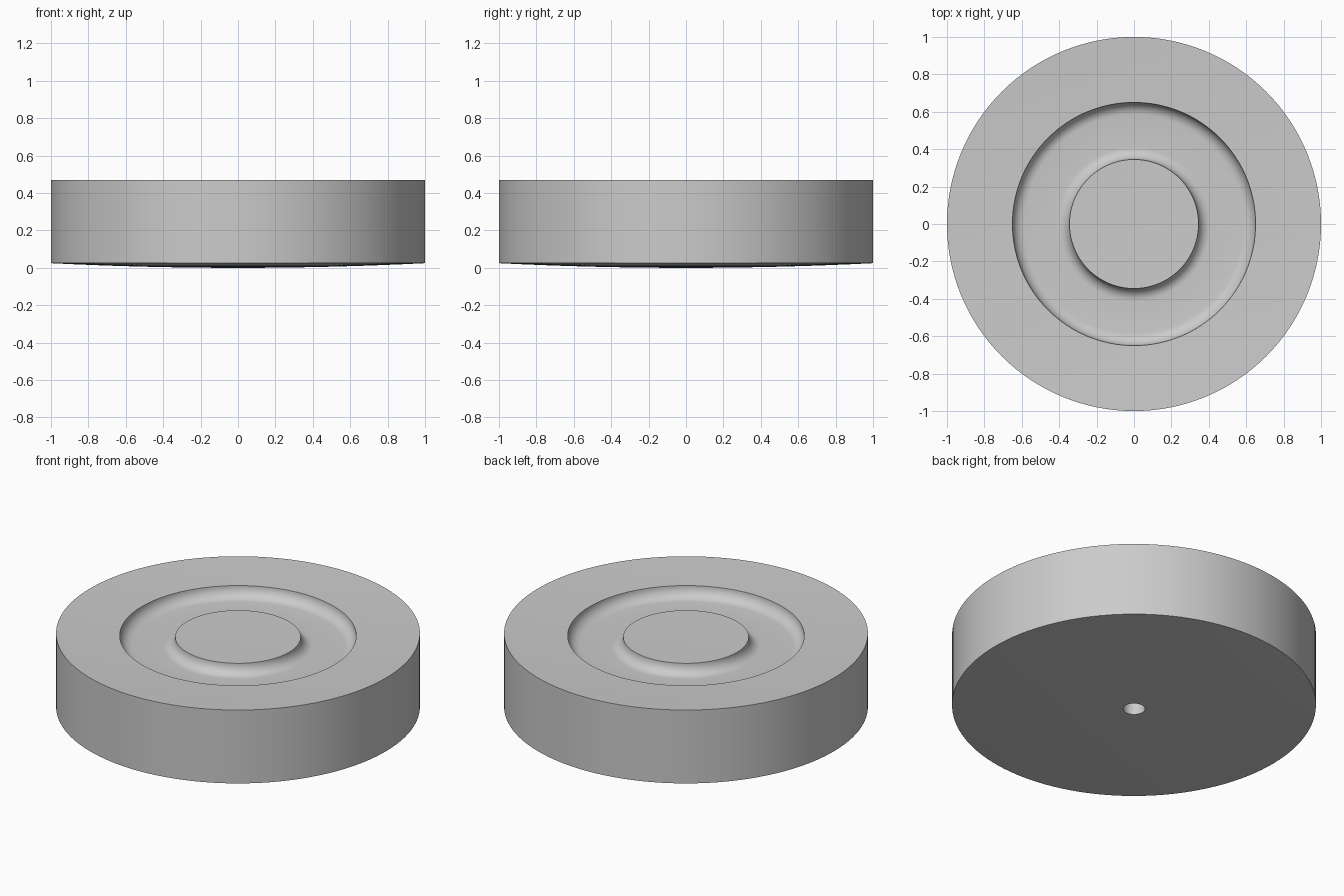
import bpy, bmesh, math
from mathutils import Vector

cube = bpy.data.objects.get("Cube")
if cube:
    bpy.data.objects.remove(cube, do_unlink=True)

SEGMENTS = 128
RADIUS, RIM_Z, SAG = 1.0, 0.47, 0.025
HUB_R, GROOVE_R, FILLET = 0.345, 0.65, 0.065
HOLE_R, HOLE_DEPTH = 0.06, 0.2


def dish(r):
    """Shallow curve shared by the dished top and the domed base."""
    return SAG * r * r


def top(r):
    return RIM_Z - SAG + dish(r)


def span(a, b, n):
    return [a + (b - a) * i / n for i in range(n + 1)]


profile = []
# blind hole and domed base
profile += [(0, HOLE_DEPTH), (HOLE_R, HOLE_DEPTH)]
profile += [(r, dish(r)) for r in span(HOLE_R, RADIUS, 8)]
# outer wall and dished rim
profile += [(r, top(r)) for r in span(RADIUS, GROOVE_R, 5)]
# outer fillet, groove floor, inner fillet
angles = span(0, math.pi / 2, 9)
for a in angles[1:]:
    r = GROOVE_R - FILLET * (1 - math.cos(a))
    profile.append((r, top(r) - FILLET * math.sin(a)))
for a in reversed(angles):
    r = HUB_R + FILLET * (1 - math.cos(a))
    profile.append((r, top(r) - FILLET * math.sin(a)))
# centre pad
profile += [(r, top(r)) for r in span(HUB_R, 0, 4)[1:]]

# revolve the profile
bm = bmesh.new()
verts = [bm.verts.new((r, 0, z)) for r, z in profile]
edges = [bm.edges.new(pair) for pair in zip(verts, verts[1:])]
bmesh.ops.spin(bm, geom=verts + edges, cent=Vector(), axis=Vector((0, 0, 1)),
               angle=math.tau, steps=SEGMENTS, use_duplicate=False)
bmesh.ops.remove_doubles(bm, verts=bm.verts[:], dist=0.0001)
bmesh.ops.recalc_face_normals(bm, faces=bm.faces[:])
mesh = bpy.data.meshes.new("grooved_disc")
bm.to_mesh(mesh)
bm.free()
disc = bpy.data.objects.new("grooved_disc", mesh)
bpy.context.collection.objects.link(disc)

# plain grey material
grey = bpy.data.materials.new("light_grey")
grey.use_nodes = True
colour = (0.6, 0.6, 0.6, 1)
grey.diffuse_color = colour
for node in grey.node_tree.nodes:
    if node.type == "BSDF_PRINCIPLED":
        node.inputs["Base Color"].default_value = colour
mesh.materials.append(grey)

bpy.ops.object.select_all(action="DESELECT")
disc.select_set(True)
bpy.context.view_layer.objects.active = disc
bpy.ops.object.shade_smooth_by_angle(angle=math.radians(30))
